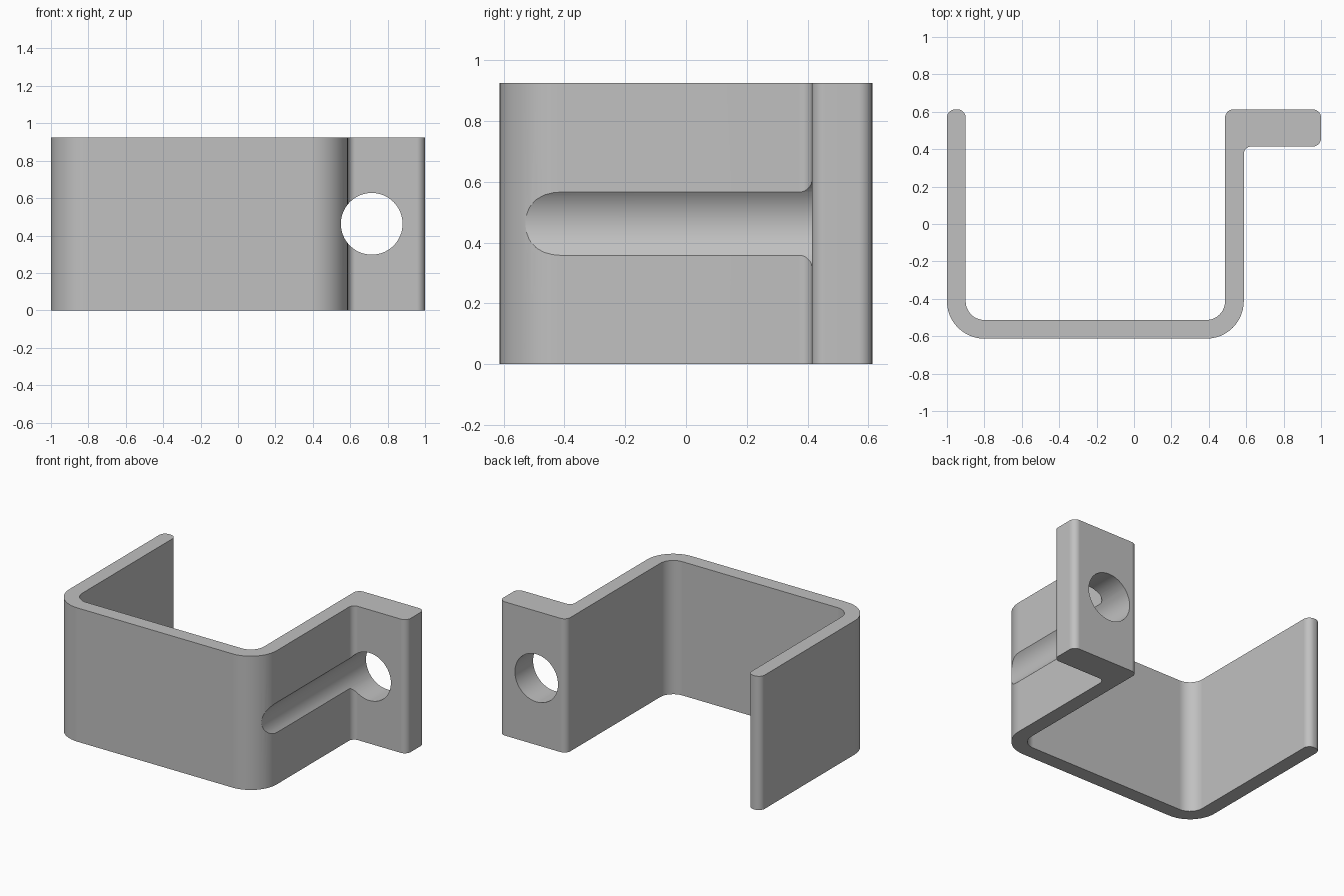
import bpy, bmesh, math
from mathutils import Vector

cube = bpy.data.objects.get("Cube")
if cube:
    bpy.data.objects.remove(cube, do_unlink=True)

HEIGHT = 0.925

steel = bpy.data.materials.new("light grey")
steel.use_nodes = True
GREY = (0.53, 0.53, 0.53, 1)
steel.diffuse_color = GREY
steel.node_tree.nodes["Principled BSDF"].inputs["Base Color"].default_value = GREY


def rounded(corners, steps=12):
    """Replace each corner (x, y, radius) of a closed outline with a tangent arc."""
    points = []
    for i, (x, y, r) in enumerate(corners):
        p = Vector((x, y))
        a = (Vector(corners[i - 1][:2]) - p).normalized()
        b = (Vector(corners[(i + 1) % len(corners)][:2]) - p).normalized()
        centre = p + (a + b) * r
        for k in range(steps + 1):
            t = math.pi / 2 * k / steps
            points.append(centre - b * r * math.cos(t) - a * r * math.sin(t))
    return points


def make_object(name, bm):
    mesh = bpy.data.meshes.new(name)
    bmesh.ops.recalc_face_normals(bm, faces=bm.faces)
    bm.to_mesh(mesh)
    bm.free()
    mesh.materials.append(steel)
    obj = bpy.data.objects.new(name, mesh)
    bpy.context.collection.objects.link(obj)
    return obj


# Bent strip with a thick mounting flange, extruded upwards
outline = rounded([
    (-1, -0.613, 0.2), (0.587, -0.613, 0.2),
    (0.587, 0.414, 0.04), (1, 0.414, 0.045),
    (1, 0.613, 0.045), (0.487, 0.613, 0.045),
    (0.487, -0.513, 0.1), (-0.9, -0.513, 0.1),
    (-0.9, 0.613, 0.045), (-1, 0.613, 0.045)])
bm = bmesh.new()
base = bm.faces.new([bm.verts.new((p.x, p.y, 0)) for p in outline])
top = bmesh.ops.extrude_face_region(bm, geom=[base], use_keep_orig=True)["geom"]
bmesh.ops.translate(bm, vec=(0, 0, HEIGHT),
                    verts=[v for v in top if isinstance(v, bmesh.types.BMVert)])
bracket = make_object("bracket", bm)

# Drill running front to back: flange hole plus the groove in the side wall
bm = bmesh.new()
bmesh.ops.create_cone(bm, cap_ends=True, segments=64, radius1=0.165,
                      radius2=0.165, depth=2)
drill = make_object("hole_cutter", bm)
drill.location = (0.715, 0, HEIGHT / 2)
drill.rotation_euler.x = math.pi / 2
drill.hide_render = True

cut = bracket.modifiers.new("hole", "BOOLEAN")
cut.operation = "DIFFERENCE"
cut.solver = "EXACT"
cut.object = drill
bpy.context.view_layer.objects.active = bracket
bracket.select_set(True)
bpy.ops.object.modifier_apply(modifier=cut.name)
bpy.data.objects.remove(drill, do_unlink=True)

# Smooth bends with crisp edges and flat walls
bpy.ops.object.shade_smooth_by_angle(angle=math.radians(30))
weighted = bracket.modifiers.new("flat walls", "WEIGHTED_NORMAL")
weighted.keep_sharp = True
